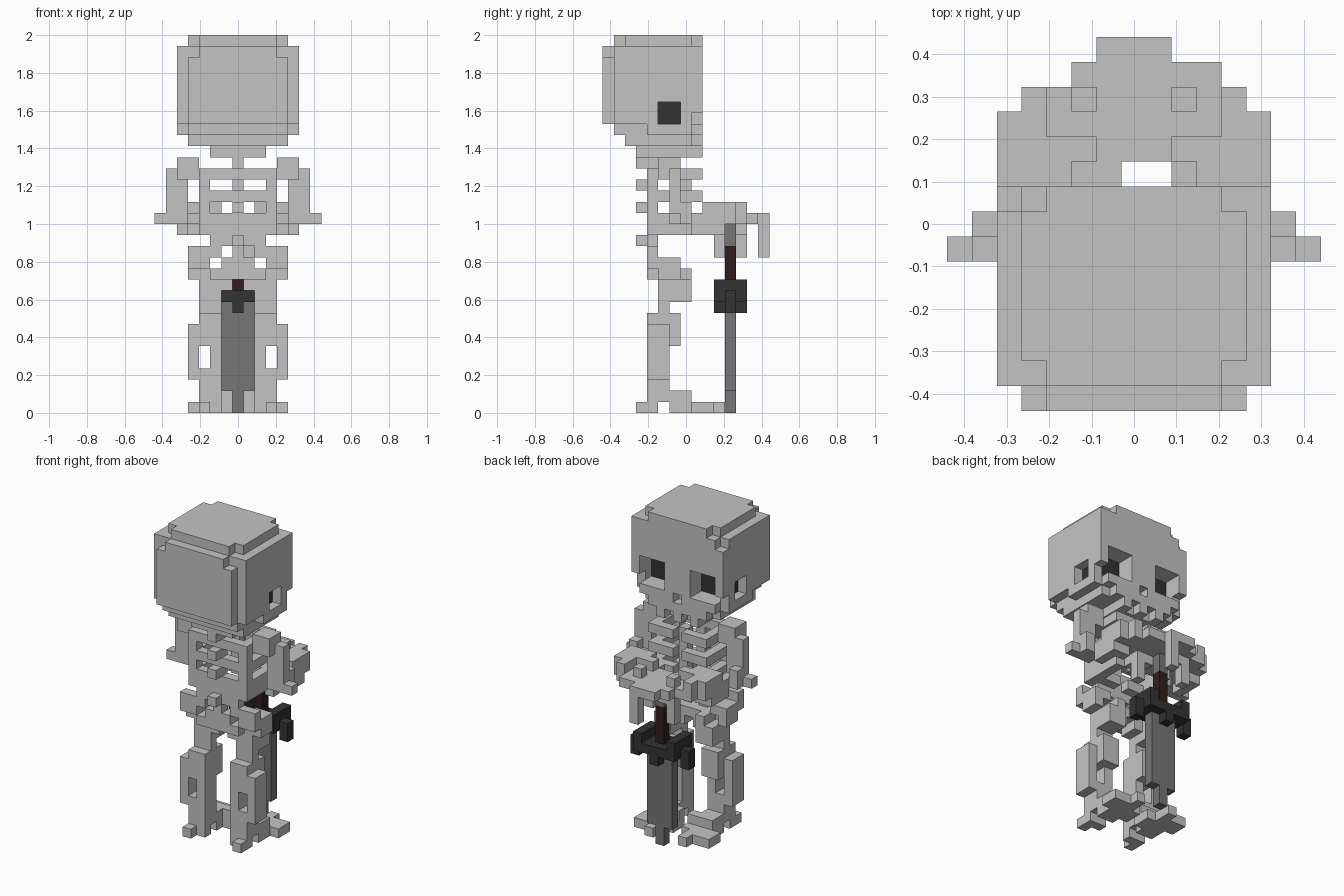
import bpy, bmesh
from mathutils import Vector

cube = bpy.data.objects.get("Cube")
if cube:
    bpy.data.objects.remove(cube, do_unlink=True)

U = 2 / 34  # edge of one block


def material(name, rgb):
    m = bpy.data.materials.new(name)
    m.use_nodes = True
    col = (*rgb, 1)
    m.diffuse_color = col
    m.node_tree.nodes["Principled BSDF"].inputs["Base Color"].default_value = col
    return m


BONE = material("bone_grey", (0.55, 0.55, 0.55))
STEEL = material("steel_grey", (0.18, 0.18, 0.18))
DARK = material("dark_iron", (0.033, 0.033, 0.033))
SOCKET = material("socket_black", (0.032, 0.032, 0.032))
LEATHER = material("dark_leather", (0.033, 0.0125, 0.0125))


def cells(boxes):
    """Block cells of inclusive ranges x0, x1, y0, y1, z0, z1."""
    return {(x, y, z) for x0, x1, y0, y1, z0, z1 in boxes
            for x in range(x0, x1 + 1) for y in range(y0, y1 + 1) for z in range(z0, z1 + 1)}


def mirrored(c):
    return {(-x, y, z) for x, y, z in c}


def build(name, c, mat):
    """Make the outer shell of a set of blocks."""
    bm = bmesh.new()
    for cell in c:
        for axis in range(3):
            for s in (-1, 1):
                n = [0, 0, 0]
                n[axis] = s
                if tuple(cell[i] + n[i] for i in range(3)) in c:
                    continue
                b, d = (axis + 1) % 3, (axis + 2) % 3
                vs = []
                for p, q in ((-1, -1), (1, -1), (1, 1), (-1, 1))[::s]:
                    o = Vector((cell[0], cell[1], cell[2] + 0.5))
                    o[axis] += s / 2
                    o[b] += p / 2
                    o[d] += q / 2
                    vs.append(bm.verts.new(o * U))
                bm.faces.new(vs)
    bmesh.ops.remove_doubles(bm, verts=bm.verts, dist=0.001)
    me = bpy.data.meshes.new(name)
    bm.to_mesh(me)
    bm.free()
    me.materials.append(mat)
    bpy.context.collection.objects.link(bpy.data.objects.new(name, me))


def pair(name, boxes, mat=BONE):
    c = cells(boxes)
    build("left_" + name, c, mat)
    build("right_" + name, mirrored(c), mat)


def both(boxes):
    c = cells(boxes)
    return c | mirrored(c)


# Skull: main block, crown, back plate, stepped base
skull = cells([
    (-5, 5, -6, 1, 26, 32), (-5, 5, -3, 1, 25, 25), (-4, 4, -6, -4, 25, 25),
    (-4, 4, -5, 0, 24, 24), (-3, 3, 1, 1, 24, 24),
    (-4, 4, -5, 0, 33, 33), (-3, 3, -6, 1, 33, 33),
    (-4, 4, -7, -7, 26, 31), (-3, 3, -7, -7, 32, 32)])
# Eye sockets, temple holes, cheeks, nose and a chipped brow corner
skull -= both([(2, 4, -2, 1, 26, 28), (5, 5, -2, -1, 26, 27), (5, 5, 1, 1, 25, 26)])
skull -= cells([(0, 0, 1, 1, 25, 25), (-5, -5, 1, 1, 32, 32)])
build("skull", skull, BONE)
pair("eye_socket", [(2, 4, -2, -1, 26, 28)], SOCKET)

# Jaw with separate teeth
build("jaw", cells([(-2, 2, -4, 0, 23, 23)] + [(x, x, 1, 1, 23, 23) for x in (-2, 0, 2)]), BONE)

# Spine with rear nubs
build("spine", cells([(0, 0, -3, -3, 12, 22), (0, 0, -2, -2, 22, 22)]
                     + [(0, 0, -4, -4, z, z) for z in (22, 20, 18, 15)]), BONE)

# Rib cage: hoops and breastbone
ribs = cells([(0, 0, 0, 0, 17, 21)])
for z in (21, 19, 17):
    ribs |= both([(1, 3, -3, -3, z, z), (3, 3, -2, 0, z, z), (1, 3, 1, 1, z, z)])
ribs |= both([(3, 3, -3, -3, 20, 20), (3, 3, -3, -3, 18, 18), (1, 3, -3, -2, 16, 16), (3, 3, -1, 1, 16, 16)])
build("rib_cage", ribs, BONE)

# Pelvis
build("pelvis", both([
    (1, 2, -3, -3, 15, 15), (2, 4, -3, -3, 14, 14), (3, 4, -3, -1, 13, 13),
    (4, 4, -2, -1, 12, 12), (1, 2, -3, -1, 12, 12), (1, 1, -3, -2, 13, 13),
    (1, 2, -2, -1, 11, 11)]) | cells([(0, 0, -2, -1, 12, 12)]), BONE)

# Arms: shoulder, upper arm, elbow, forearm
pair("shoulder", [(4, 5, -2, -1, 22, 22), (4, 5, -2, -1, 21, 21), (6, 6, -1, -1, 21, 21)])
pair("upper_arm", [(5, 6, -1, -1, 17, 20), (6, 6, 0, 0, 17, 18), (7, 7, -1, -1, 17, 17)])
pair("forearm", [
    (5, 5, 0, 1, 17, 17), (5, 5, 2, 4, 17, 18), (5, 5, 1, 3, 16, 16), (4, 4, 4, 5, 17, 18),
    (3, 3, 4, 5, 17, 17), (3, 4, 2, 3, 18, 18), (4, 4, 1, 2, 17, 17), (2, 3, 2, 3, 17, 17),
    (2, 2, 2, 2, 16, 17), (4, 4, 3, 3, 16, 16)])

# Clasped hands and hanging fingers
build("hands", cells([
    (-2, 2, 3, 5, 17, 17), (-2, -2, 5, 5, 18, 18), (2, 2, 5, 5, 18, 18), (-2, -2, 3, 3, 18, 18),
    (-2, 3, 6, 6, 17, 17), (-1, 1, 7, 7, 17, 17), (1, 1, 7, 7, 14, 16), (-1, -1, 2, 2, 17, 17),
    (2, 2, 3, 3, 18, 18), (-2, -2, 5, 5, 14, 16), (2, 2, 3, 3, 14, 16),
    (-2, -1, 5, 5, 16, 16), (1, 2, 3, 3, 16, 16)]), BONE)

# Legs
pair("thigh", [(2, 3, -2, -2, 8, 11), (2, 3, -1, 0, 10, 11), (2, 2, -1, 0, 12, 12), (3, 3, -2, -2, 12, 12)])
pair("shin", [
    (2, 3, -3, -1, 7, 8), (2, 3, -1, -1, 6, 6), (4, 4, -3, -2, 3, 7),
    (2, 2, -3, -2, 2, 6), (3, 3, -3, -2, 6, 6), (3, 3, -3, -2, 2, 3)])
pair("foot", [
    (2, 3, -3, 0, 1, 1), (3, 3, -4, -4, 0, 0), (2, 3, -3, -3, 0, 0), (1, 1, 0, 0, 1, 1),
    (2, 3, -1, 2, 0, 0), (4, 4, 1, 2, 0, 0), (1, 1, 0, 1, 0, 0), (2, 2, 3, 3, 0, 0)])

# Sword resting on its tip
build("sword_blade", cells([(-1, 1, 4, 4, 2, 9), (0, 0, 4, 4, 0, 1)]) - {(0, 4, 9)}, STEEL)
build("sword_guard", cells([(-2, 2, 3, 5, 10, 10), (0, 0, 3, 5, 9, 9)])
      | both([(2, 2, 3, 5, 11, 11), (3, 3, 4, 4, 9, 10)]), DARK)
build("sword_grip", cells([(0, 0, 4, 4, 11, 14)]), LEATHER)
build("sword_pommel", cells([(0, 0, 4, 4, 15, 16)]), STEEL)
